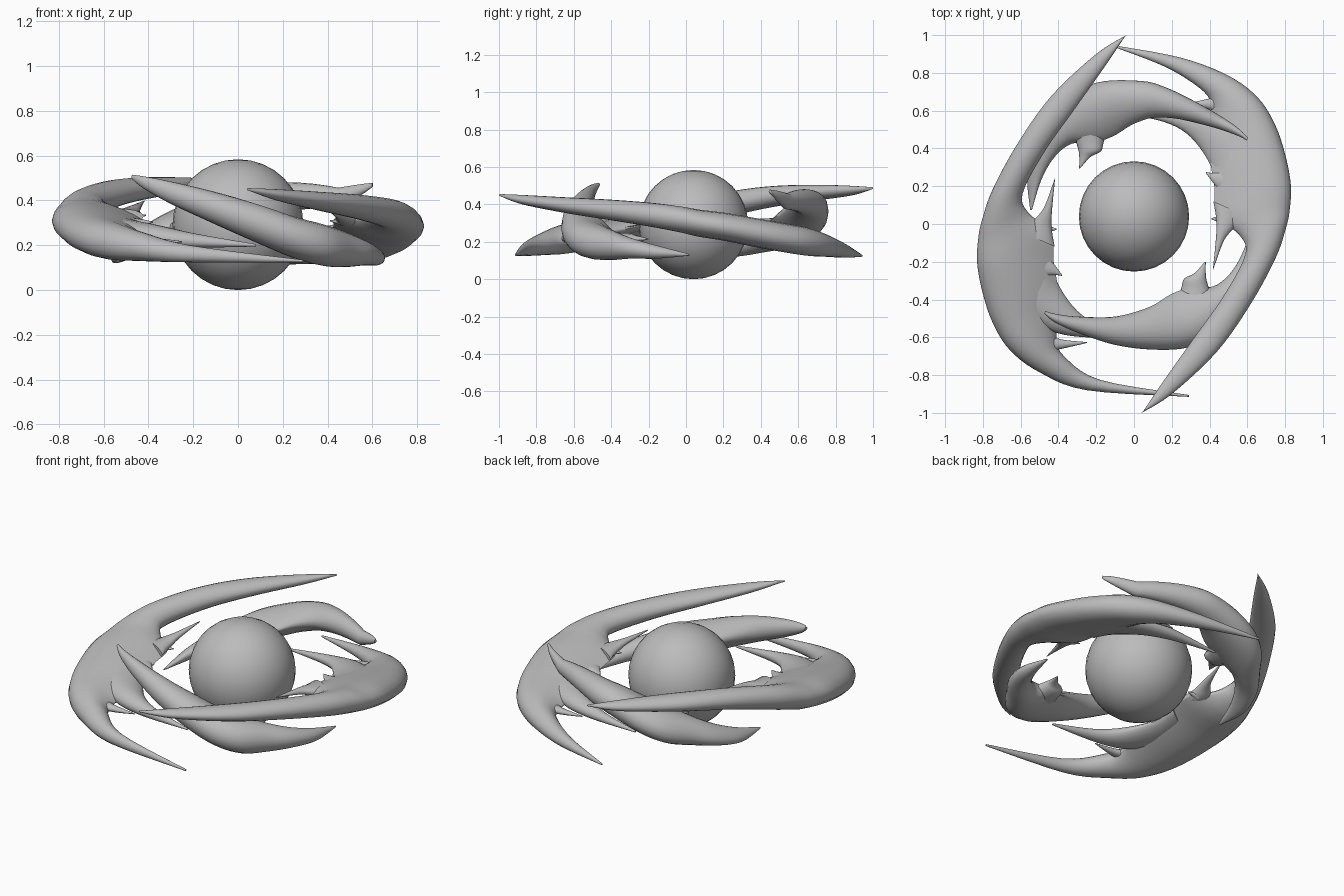
import bpy, bmesh, math
from mathutils import Vector

if "Cube" in bpy.data.objects:
    bpy.data.objects.remove(bpy.data.objects["Cube"])

grey = bpy.data.materials.new("plain grey")
grey.diffuse_color = (0.5, 0.5, 0.5, 1)
grey.use_nodes = True
grey.node_tree.nodes["Principled BSDF"].inputs["Base Color"].default_value = grey.diffuse_color


def finish(name, bm, angle=60):
    bmesh.ops.recalc_face_normals(bm, faces=bm.faces)
    mesh = bpy.data.meshes.new(name)
    bm.to_mesh(mesh)
    bm.free()
    mesh.materials.append(grey)
    obj = bpy.data.objects.new(name, mesh)
    bpy.context.collection.objects.link(obj)
    bpy.context.view_layer.objects.active = obj
    obj.select_set(True)
    bpy.ops.object.shade_smooth_by_angle(angle=math.radians(angle))
    obj.select_set(False)
    return obj


def smooth_rows(rows, steps):
    """Catmull-Rom interpolation of station tuples."""
    p = [rows[0]] + list(rows) + [rows[-1]]
    out = []
    for i in range(1, len(p) - 2):
        for s in range(steps):
            t = s / steps
            out.append([0.5 * (2 * b + (c - a) * t + (2 * a - 5 * b + 4 * c - d) * t * t
                               + (3 * b - a - 3 * c + d) * t ** 3)
                        for a, b, c, d in zip(*p[i - 1:i + 3])])
    return out + [list(rows[-1])]


def blade(name, rows, place, steps=5, sides=20):
    """Loft round-to-teardrop sections. Row: outer x, y, inner x, y, height, thickness."""
    bm = bmesh.new()
    rings = []
    for ox, oy, ix, iy, z, h in smooth_rows(rows, steps):
        # narrow sections are elliptical, wide ones thin out inwards
        width = math.hypot(ox - ix, oy - iy)
        taper = min(0.95, max(0.5, 0.5 + (width - 0.14) * 2))
        peak_u = 0.5 / (0.5 + taper)
        peak = math.sqrt(peak_u) * (1 - peak_u) ** taper
        ring = []
        for k in range(sides):
            a = 2 * math.pi * k / sides
            u = (1 - math.cos(a)) / 2
            half = max(h, 0.004) / 2 * math.sqrt(u) * (1 - u) ** taper / peak
            co = Vector((ox + (ix - ox) * u, oy + (iy - oy) * u,
                         z + math.copysign(half, math.sin(a))))
            ring.append(bm.verts.new(place(co)))
        rings.append(ring)
    for r, q in zip(rings, rings[1:]):
        for k in range(sides):
            bm.faces.new((r[k], r[k - 1], q[k - 1], q[k]))
    bm.faces.new(rings[0])
    bm.faces.new(rings[-1])
    return finish(name, bm)


# Central ball
bm = bmesh.new()
bmesh.ops.create_uvsphere(bm, u_segments=32, v_segments=16, radius=0.292)
bmesh.ops.translate(bm, verts=bm.verts, vec=(0, 0.04, 0.292))
finish("central_ball", bm)

# Large crescent: long arm, wide body, outer prong
large = [
    (.04, -1, .05, -.99, .45, .01), (.20, -.9, .15, -.84, .425, .05),
    (.44, -.675, .32, -.6, .395, .085), (.62, -.42, .475, -.38, .37, .11),
    (.75, -.18, .59, -.16, .342, .13), (.805, -.02, .555, -.055, .32, .14),
    (.825, .08, .44, .04, .30, .145), (.83, .21, .425, .2, .28, .15),
    (.80, .37, .40, .36, .25, .155), (.745, .53, .40, .50, .222, .155),
    (.655, .67, .41, .61, .2, .15), (.5, .785, .37, .70, .18, .12),
    (.25, .88, .18, .825, .15, .07)]
# Inner prong and thorns of the large crescent
inner_prong = [
    (.62, .28, .43, .18, .275, .07), (.58, .46, .405, .31, .25, .09),
    (.44, .565, .30, .46, .225, .09), (.25, .60, .16, .54, .205, .06),
    (-.08, .6, -.08, .59, .185, .01)]
large_thorns = [
    [(.58, .05, .42, .12, .305, .06), (.53, -.02, .435, .03, .315, .055),
     (.475, -.09, .435, -.06, .33, .035), (.42, -.24, .418, -.238, .345, .005)],
    [(.48, .28, .46, .17, .28, .04), (.425, .27, .425, .21, .28, .025),
     (.38, .275, .38, .27, .28, .005)],
    [(.47, .05, .47, 0, .30, .03), (.41, .03, .41, .025, .31, .005)],
    [(.48, .68, .48, .57, .205, .05), (.38, .66, .39, .61, .2, .035),
     (.25, .63, .25, .625, .2, .005)]]

# Small crescent and its thorn
small = [
    (-.475, -.475, -.47, -.46, .505, .02), (-.42, -.52, -.42, -.475, .48, .055),
    (-.3, -.575, -.3, -.49, .435, .10),
    (-.1, -.64, -.1, -.49, .365, .145), (.1, -.665, .08, -.44, .295, .175),
    (.28, -.655, .2, -.37, .235, .185), (.42, -.59, .32, -.33, .2, .185),
    (.53, -.45, .42, -.33, .18, .155), (.61, -.33, .51, -.26, .165, .11),
    (.655, -.17, .58, -.14, .145, .07), (.64, .02, .63, .02, .13, .008)]
small_thorn = [
    (.42, -.42, .22, -.42, .205, .10), (.40, -.35, .25, -.34, .205, .085),
    (.385, -.30, .265, -.29, .21, .07), (.38, -.265, .32, -.26, .215, .035),
    (.38, -.2, .375, -.2, .215, .005)]


def right_place(v):
    return v


def left_place(v):
    """Half turn; the long arm rides a little higher."""
    lift = 0.035 * math.sin(math.pi * min(1, max(0, -v.y)))
    return Vector((-v.x, -v.y, v.z * 1.08 + lift))


def back_place(v):
    """Half turn with a flatter, higher body."""
    arm = max(0, -v.x)
    lift = 0.105 * max(0, 1 - ((v.x - .17) / .5) ** 2)
    return Vector((-v.x + .09 + .08 * arm, -v.y + .095 - .24 * arm, v.z * .93 + lift))


for side, place, tip in (("right", right_place, (-.10, .945, -.10, .935, .125, .01)),
                         ("left", left_place, (-.29, .915, -.29, .905, .12, .01))):
    blade(side + "_large_crescent", large + [tip], place)
    blade(side + "_inner_prong", inner_prong, place)
    for n, rows in enumerate(large_thorns, 1):
        blade(f"{side}_thorn_{n}", rows, place, sides=12)

for side, place in (("front", right_place), ("back", back_place)):
    blade(side + "_small_crescent", small, place)
    blade(side + "_small_thorn", small_thorn, place, sides=12)
